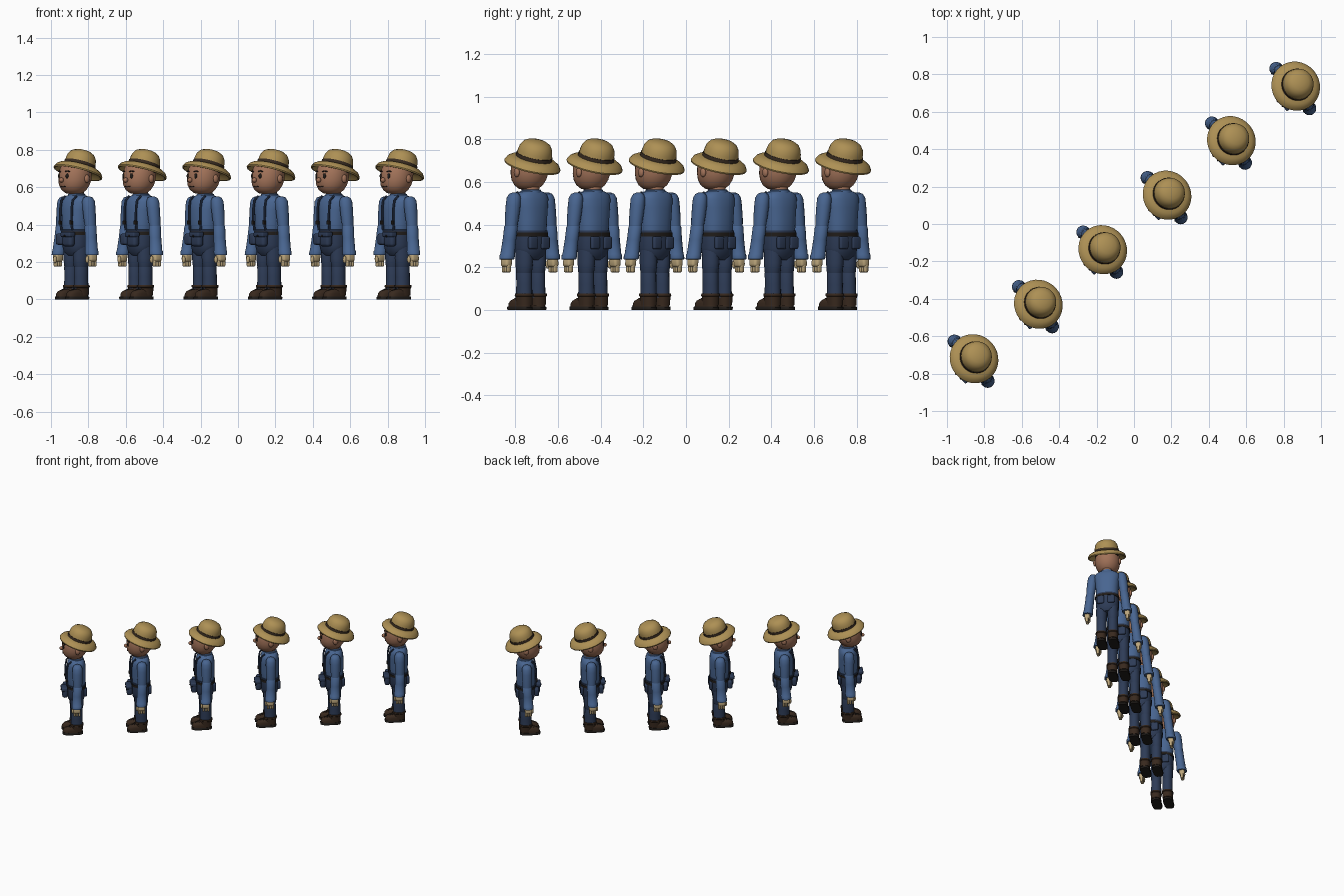
import bpy, bmesh, math
from mathutils import Matrix, Vector

COL = dict(straw=(.42, .28, .09), band=(.04, .025, .015), skin=(.36, .17, .10), shirt=(.065, .13, .28),
           denim=(.027, .045, .095), boot=(.04, .022, .013), glove=(.5, .38, .2), dark=(.015, .012, .01))
MATS = {}
for key, c in COL.items():
    MATS[key] = bpy.data.materials.new(key)
    MATS[key].diffuse_color = (*c, 1)

TURN = Matrix.Rotation(math.radians(-50), 4, 'Z')
PLACES = [Matrix.Translation((-.868 + .344 * i, -.731 + .2915 * i, 0)) @ TURN for i in range(6)]


def place(name, bm, mat, mirror=False, angle=40):
    """Finish one part and put it on all six figures."""
    if mirror:
        d = bmesh.ops.duplicate(bm, geom=bm.verts[:] + bm.edges[:] + bm.faces[:])['geom']
        bmesh.ops.scale(bm, vec=(-1, 1, 1), verts=[v for v in d if isinstance(v, bmesh.types.BMVert)])
    bmesh.ops.recalc_face_normals(bm, faces=bm.faces)
    for f in bm.faces:
        f.smooth = True
    for e in bm.edges:
        if len(e.link_faces) == 2 and e.calc_face_angle(0) > math.radians(angle):
            e.smooth = False
    me = bpy.data.meshes.new(name)
    bm.to_mesh(me)
    bm.free()
    me.materials.append(MATS[mat])
    for m in PLACES:
        ob = bpy.data.objects.new(name, me)
        ob.matrix_world = m
        bpy.context.collection.objects.link(ob)


def rings(bm, loops):
    """Skin a list of point loops and cap both ends."""
    vs = [[bm.verts.new(p) for p in lp] for lp in loops]
    n = len(vs[0])
    for a, b in zip(vs, vs[1:]):
        for i in range(n):
            j = (i + 1) % n
            bm.faces.new((a[i], a[j], b[j], b[i]))
    bm.faces.new(vs[0][::-1])
    bm.faces.new(vs[-1])


def stack(rows, n=24, power=1.0):
    """Body from horizontal ellipses: (x, y, z, rx, ry)."""
    bm = bmesh.new()
    sg = lambda v: math.copysign(abs(v) ** power, v)
    A = [2 * math.pi * i / n for i in range(n)]
    rings(bm, [[(x + rx * sg(math.cos(a)), y + ry * sg(math.sin(a)), z) for a in A]
               for x, y, z, rx, ry in rows])
    return bm


def tube(pts, r, n=8):
    bm = bmesh.new()
    P = [Vector(p) for p in pts]
    loops = []
    for i, p in enumerate(P):
        t = (P[min(i + 1, len(P) - 1)] - P[max(i - 1, 0)]).normalized()
        u = t.cross(Vector((0, 1, .01))).normalized()
        w = t.cross(u)
        loops.append([p + r * (math.cos(2 * math.pi * k / n) * u + math.sin(2 * math.pi * k / n) * w)
                      for k in range(n)])
    rings(bm, loops)
    return bm


def ball(c, s, n=16):
    bm = bmesh.new()
    bmesh.ops.create_uvsphere(bm, u_segments=n, v_segments=n // 2 + 2, radius=1,
                              matrix=Matrix.Translation(c) @ Matrix.Diagonal((*s, 1)))
    return bm


def block(c, s, bev, rot=0.0):
    bm = bmesh.new()
    bmesh.ops.create_cube(bm, size=1, matrix=Matrix.Diagonal((*s, 1)))
    bmesh.ops.bevel(bm, geom=bm.edges[:], offset=bev, segments=3, affect='EDGES', profile=.5)
    bmesh.ops.transform(bm, verts=bm.verts, matrix=Matrix.Translation(c) @ Matrix.Rotation(rot, 4, 'Y'))
    return bm


# straw hat, tipped back
TILT = Matrix.Translation((0, .024, .703)) @ Matrix.Rotation(math.radians(-18), 4, 'X')


def hat_part(profile, n=32):
    bm = stack([(0, 0, z, r, r) for r, z in profile], n)
    bmesh.ops.transform(bm, verts=bm.verts, matrix=TILT)
    return bm


place("hat", hat_part([(.07, 0), (.085, -.004), (.108, -.013), (.126, -.031), (.132, -.031), (.134, -.024),
                       (.124, -.006), (.105, .006), (.084, .010), (.082, .040), (.077, .062), (.064, .082),
                       (.044, .093), (.02, .098), (.004, .099)]), 'straw')
place("hat_band", hat_part([(.08, .008), (.0865, .008), (.0855, .026), (.08, .026)]), 'band')

# head, neck and face
place("head", stack([(0, -.012, .563, .02, .02), (0, -.012, .568, .045, .045), (0, -.012, .585, .066, .068),
                     (0, -.01, .61, .08, .083), (0, -.006, .64, .087, .09), (0, -.004, .67, .087, .09),
                     (0, 0, .70, .083, .086), (0, .004, .73, .07, .072), (0, .008, .752, .045, .046),
                     (0, .01, .76, .01, .01)]), 'skin')
place("neck", stack([(0, .01, .53, .042, .042), (0, .008, .56, .037, .037), (0, .005, .60, .042, .042)]), 'skin')
place("nose", ball((0, -.1, .638), (.013, .014, .013)), 'skin')
place("ear", ball((.088, .006, .645), (.011, .017, .022)), 'skin', True)
place("eye", ball((.032, -.086, .66), (.009, .008, .014)), 'dark', True)
place("eyebrow", tube([(.02, -.09, .683), (.033, -.087, .687), (.046, -.08, .683)], .0035), 'dark', True)
place("mouth", tube([(-.022, -.086, .606), (-.01, -.0895, .602), (.01, -.0895, .602), (.022, -.086, .606)], .0025),
      'dark')
place("hair", stack([(0, .012, .675, .082, .080), (0, .012, .69, .083, .081), (0, .016, .71, .078, .076)]), 'dark')

# shirt and collar
place("shirt", stack([(0, .003, .335, .072, .058), (0, .002, .36, .077, .064), (0, .002, .42, .079, .066),
                      (0, .003, .48, .084, .066), (0, .004, .52, .09, .062), (0, .005, .54, .084, .054),
                      (0, .006, .552, .066, .046), (0, .007, .558, .045, .04)], 28, .85), 'shirt')
place("collar", stack([(0, .007, .548, .05, .048), (0, .007, .563, .046, .045), (0, .007, .566, .04, .04)]), 'shirt')

# straps over the shoulders with buckles
place("strap", tube([(.045, -.062, .37), (.046, -.068, .42), (.047, -.067, .49), (.047, -.06, .53),
                     (.047, -.035, .552)], .0065), 'denim', True)
place("strap_buckle", block((.046, -.07, .41), (.02, .012, .022), .003), 'dark', True)

# sleeves hanging outwards from the shoulders
place("upper_sleeve", stack([(.098, .003, .55, .012, .012), (.1, .003, .544, .024, .026), (.103, .003, .525, .033, .035),
                             (.107, .003, .49, .034, .036), (.115, .003, .43, .032, .034),
                             (.12, .003, .385, .028, .03)], 18), 'shirt', True)
place("lower_sleeve", stack([(.119, .003, .4, .024, .026), (.12, .003, .39, .031, .033), (.127, 0, .33, .031, .033),
                             (.136, -.003, .262, .033, .035), (.137, -.003, .258, .036, .037),
                             (.14, -.004, .238, .035, .036), (.14, -.004, .236, .026, .028)], 18), 'shirt', True)

# hands with finger blocks and thumbs
place("hand", block((.142, -.004, .224), (.038, .05, .045), .012, -.1), 'glove', True)
for k in range(3):
    place("finger", block((.143, -.02 + .0165 * k, .196), (.022, .015, .04), .006), 'glove', True)
place("thumb", ball((.134, -.032, .213), (.010, .010, .02), 12), 'glove', True)

# trousers
place("hips", stack([(0, .002, .235, .045, .04), (0, .002, .255, .07, .056), (0, .002, .29, .079, .064),
                     (0, .002, .34, .08, .067), (0, .002, .372, .081, .068), (0, .002, .374, .074, .06)],
                    28, .85), 'denim')
place("belt", stack([(0, .002, .345, .084, .07), (0, .002, .362, .084, .07)], 28, .85), 'dark')
place("upper_leg", stack([(.04, .004, .28, .037, .046), (.04, .004, .22, .038, .046), (.04, .003, .175, .035, .04),
                          (.04, .003, .165, .03, .035)], 18), 'denim', True)
place("lower_leg", stack([(.04, .003, .185, .031, .036), (.04, .003, .172, .035, .04), (.04, .004, .12, .035, .04),
                          (.04, .004, .08, .036, .041), (.04, .004, .058, .037, .042)], 18), 'denim', True)

# pouches at the front and pockets behind
place("front_pouch", block((.035, -.079, .32), (.072, .04, .075), .016), 'denim')
place("pouch_flap", block((.035, -.084, .347), (.078, .044, .028), .008), 'denim')
place("side_pouch", block((-.045, -.07, .322), (.05, .032, .06), .012), 'denim')
place("pouch_button", ball((.035, -.107, .338), (.006, .004, .006), 10), 'dark')
place("back_pocket", block((.037, .064, .315), (.05, .022, .06), .009), 'denim', True)

# boots: sole, toe and shaft
place("boot_sole", stack([(.042, -.025, 0, .034, .071), (.042, -.025, .012, .035, .072),
                          (.042, -.025, .016, .033, .069)], 24, .6), 'dark', True)
place("boot_toe", stack([(.042, -.026, .014, .032, .067), (.042, -.026, .03, .032, .066),
                         (.042, -.022, .043, .03, .058), (.042, -.014, .052, .024, .044),
                         (.042, -.008, .056, .012, .025)], 24, .75), 'boot', True)
place("boot_shaft", stack([(.041, .005, .02, .034, .04), (.041, .005, .062, .036, .042),
                           (.041, .005, .066, .04, .046), (.041, .005, .076, .039, .045)], 20, .85), 'boot', True)
for k in range(3):
    place("boot_lace", tube([(.026, -.045 - .01 * k, .052 - .004 * k), (.042, -.047 - .01 * k, .056 - .004 * k),
                             (.058, -.045 - .01 * k, .052 - .004 * k)], .003, 6), 'dark', True)
